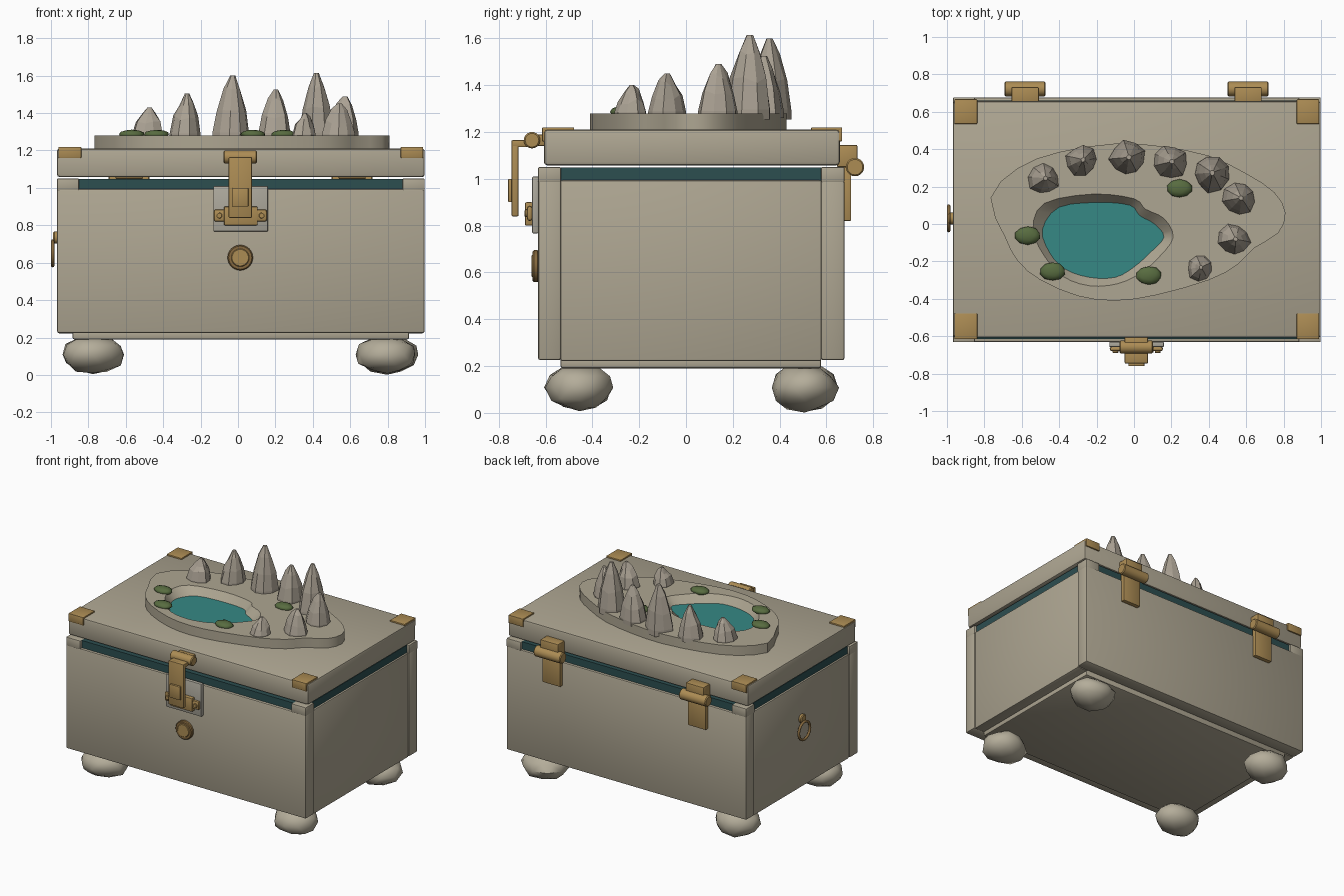
import bpy, bmesh, math, random
from mathutils import Vector, Matrix

if "Cube" in bpy.data.objects:
    bpy.data.objects.remove(bpy.data.objects["Cube"])

random.seed(4)


def material(name, r, g, b):
    m = bpy.data.materials.new(name)
    lin = [((c / 255 + 0.055) / 1.055) ** 2.4 for c in (r, g, b)]
    m.diffuse_color = (*lin, 1)
    m.use_nodes = True
    m.node_tree.nodes["Principled BSDF"].inputs["Base Color"].default_value = m.diffuse_color
    return m


STONE = material("warm stone", 174, 166, 146)
ROCK = material("grey rock", 170, 161, 147)
PEBBLE = material("pale foot stone", 180, 173, 154)
BRASS = material("brass", 172, 140, 84)
DARK_BRASS = material("dark brass", 134, 105, 62)
SEAL = material("dark teal seal", 44, 78, 80)
WATER = material("teal water", 54, 136, 133)
LEAF = material("moss green", 88, 108, 64)
PLATE = material("pale grey plate", 172, 168, 156)


def finish(bm, name, mat, angle=None):
    bmesh.ops.recalc_face_normals(bm, faces=bm.faces)
    me = bpy.data.meshes.new(name)
    bm.to_mesh(me)
    bm.free()
    me.materials.append(mat)
    ob = bpy.data.objects.new(name, me)
    bpy.context.collection.objects.link(ob)
    if angle:
        bpy.context.view_layer.objects.active = ob
        ob.select_set(True)
        bpy.ops.object.shade_smooth_by_angle(angle=math.radians(angle))
        ob.select_set(False)
    return ob


def box(name, x, y, z, mat, bevel=0.0):
    bm = bmesh.new()
    bmesh.ops.create_cube(bm, size=1)
    for v in bm.verts:
        v.co = [a[0] + (c + 0.5) * (a[1] - a[0]) for a, c in zip((x, y, z), v.co)]
    if bevel:
        bmesh.ops.bevel(bm, geom=bm.edges[:], offset=bevel, segments=2,
                        profile=0.5, affect='EDGES')
    return finish(bm, name, mat, 35 if bevel else None)


def cylinder(name, center, r, length, axis, mat, bevel=0.006, sides=24):
    bm = bmesh.new()
    bmesh.ops.create_cone(bm, cap_ends=True, segments=sides, radius1=r, radius2=r, depth=length)
    rims = [e for e in bm.edges if abs(e.verts[0].co.z - e.verts[1].co.z) < 1e-5]
    bmesh.ops.bevel(bm, geom=rims, offset=bevel, segments=1, affect='EDGES')
    rot = Vector((0, 0, 1)).rotation_difference(Vector(axis)).to_matrix().to_4x4()
    bm.transform(Matrix.Translation(center) @ rot)
    return finish(bm, name, mat, 35)


def torus(name, center, major, minor, axis, mat, n=32, k=10):
    bm = bmesh.new()
    rings = []
    for i in range(n):
        a = 2 * math.pi * i / n
        rings.append([bm.verts.new(((major + minor * math.cos(b)) * math.cos(a),
                                    (major + minor * math.cos(b)) * math.sin(a),
                                    minor * math.sin(b)))
                      for b in (2 * math.pi * j / k for j in range(k))])
    for i in range(n):
        p, q = rings[i], rings[(i + 1) % n]
        for j in range(k):
            bm.faces.new((p[j], q[j], q[(j + 1) % k], p[(j + 1) % k]))
    rot = Vector((0, 0, 1)).rotation_difference(Vector(axis)).to_matrix().to_4x4()
    bm.transform(Matrix.Translation(center) @ rot)
    return finish(bm, name, mat, 60)


def blob(name, center, radii, mat, jitter, subdiv=2, angle=50):
    bm = bmesh.new()
    bmesh.ops.create_icosphere(bm, subdivisions=subdiv, radius=1)
    for v in bm.verts:
        s = 1 + random.uniform(-jitter, jitter * 0.4)
        v.co = [c + d * r * s for c, d, r in zip(center, v.co, radii)]
    return finish(bm, name, mat, angle)


def smooth_loop(pts, sub=3):
    # closed Catmull-Rom loop through the given points
    out, n = [], len(pts)
    for i in range(n):
        a, b, c, d = (Vector(pts[(i + k) % n]) for k in (-1, 0, 1, 2))
        for s in range(sub):
            t = s / sub
            out.append(0.5 * (2 * b + (c - a) * t + (2 * a - 5 * b + 4 * c - d) * t * t
                              + (3 * b - a - 3 * c + d) * t ** 3))
    return out


# chest body: front, back and side panels around a core, with a bottom plate
X0, X1 = -0.968, 0.998
box("front_panel", (X0, X1), (-0.632, -0.534), (0.225, 0.994), STONE, 0.01)
box("back_panel", (X0, X1), (0.577, 0.677), (0.225, 0.994), STONE, 0.01)
box("left_panel", (X0 + 0.005, X0 + 0.1), (-0.536, 0.579), (0.222, 0.994), STONE, 0.008)
box("right_panel", (X1 - 0.1, X1 - 0.005), (-0.536, 0.579), (0.222, 0.994), STONE, 0.008)
box("body_core", (-0.88, 0.91), (-0.54, 0.585), (0.23, 0.985), STONE)
box("bottom_plate", (-0.885, 0.915), (-0.536, 0.577), (0.19, 0.24), STONE, 0.01)

# dark seal, corner blocks and lid
box("seal", (-0.95, 0.98), (-0.614, 0.66), (0.98, 1.048), SEAL)
for x in ((X0, -0.85), (0.88, X1)):
    for y in ((-0.632, -0.534), (0.577, 0.677)):
        box("corner_block", x, y, (0.985, 1.05), STONE, 0.006)
box("lid", (X0, X1), (-0.607, 0.657), (1.058, 1.21), STONE, 0.014)

# brass caps on the lid corners, each with a lip over the front or back
for x in ((-0.96, -0.838), (0.87, 0.99)):
    for y, lip in (((-0.613, -0.478), (-0.615, -0.60)), ((0.535, 0.665), (0.65, 0.667))):
        box("corner_cap", x, y, (1.205, 1.22), BRASS, 0.004)
        box("corner_cap_lip", x, lip, (1.16, 1.22), BRASS, 0.004)

# lumpy stone feet
for x in (-0.775, 0.797):
    for y in (-0.455, 0.507):
        blob("foot", (x, y, 0.108), (0.17, 0.148, 0.105), PEBBLE, 0.1)

# rocky island with a sunken pool
outline = smooth_loop([(-0.767, 0.14), (-0.62, 0.30), (-0.4, 0.385), (-0.1, 0.43), (0.15, 0.415),
                       (0.4, 0.365), (0.6, 0.27), (0.75, 0.17), (0.81, 0.06), (0.77, -0.05),
                       (0.64, -0.13), (0.55, -0.22), (0.4, -0.3), (0.12, -0.38), (-0.1, -0.41),
                       (-0.3, -0.385), (-0.5, -0.30), (-0.62, -0.2), (-0.69, -0.07)], 2)
rim = smooth_loop([(-0.54, -0.03), (-0.48, 0.11), (-0.22, 0.16), (0.0, 0.135), (0.06, 0.08),
                   (0.16, 0.03), (0.21, -0.07), (0.14, -0.17), (0.04, -0.26), (-0.09, -0.32),
                   (-0.24, -0.33), (-0.38, -0.28), (-0.48, -0.17)])
shore = smooth_loop([(-0.49, -0.03), (-0.40, 0.09), (-0.19, 0.115), (-0.02, 0.10), (0.03, 0.045),
                     (0.11, 0.0), (0.16, -0.07), (0.09, -0.15), (0.0, -0.23), (-0.10, -0.285),
                     (-0.24, -0.285), (-0.37, -0.24), (-0.45, -0.155)])
TOP, WATER_Z = 1.28, 1.228
bm = bmesh.new()


def ring(pts, z):
    return [bm.verts.new((p.x, p.y, z)) for p in pts]


def bridge(a, b):
    for i in range(len(a)):
        j = (i + 1) % len(a)
        bm.faces.new((a[i], a[j], b[j], b[i]))


outer_top, rim_top = ring(outline, TOP), ring(rim, TOP)
bridge(ring(outline, 1.205), outer_top)
bridge(rim_top, ring(shore, WATER_Z - 0.004))
loops = set(outer_top) | set(rim_top)
flat = [e for e in bm.edges if all(v in loops for v in e.verts)]
bmesh.ops.triangle_fill(bm, edges=flat, use_beauty=True, normal=(0, 0, 1))
finish(bm, "island", STONE, 30)

bm = bmesh.new()
bm.faces.new(ring([p * 1.0 for p in shore], WATER_Z))
finish(bm, "pool_water", WATER)

# faceted rock spires: x, y, base radius, tip height
for x, y, r, tip in ((-0.48, 0.24, 0.088, 1.43), (-0.28, 0.34, 0.088, 1.505),
                     (-0.035, 0.352, 0.1, 1.6), (0.195, 0.33, 0.093, 1.525),
                     (0.41, 0.27, 0.102, 1.615), (0.565, 0.135, 0.092, 1.49),
                     (0.535, -0.085, 0.088, 1.45), (0.35, -0.235, 0.07, 1.40)):
    bm = bmesh.new()
    turn = random.random() * 6
    wobble = [random.uniform(0.82, 1.06) for _ in range(9)]
    levels = []
    for t, s in ((-0.08, 1.0), (0.05, 0.99), (0.42, 0.8), (0.76, 0.47), (1.0, 0.14)):
        cx, cy = x + 0.008 * t, y + 0.004 * t
        levels.append([bm.verts.new((cx + r * s * w * math.cos(turn + k * math.tau / 9),
                                     cy + r * s * w * math.sin(turn + k * math.tau / 9),
                                     TOP + (tip - TOP) * t
                                     + (random.uniform(-0.015, 0.015) if 0.1 < t < 0.9 else 0)))
                       for k, w in enumerate(wobble)])
    for a, b in zip(levels, levels[1:]):
        bridge(a, b)
    bm.faces.new(levels[0])
    bm.faces.new(levels[-1])
    finish(bm, "rock_spire", ROCK)

# low moss clumps around the pool
for x, y in ((-0.568, -0.062), (-0.435, -0.253), (0.078, -0.275), (0.243, 0.19)):
    blob("moss_clump", (x, y, 1.286), (0.07, 0.05, 0.025), LEAF, 0.06)

# front latch
box("latch_plate", (-0.132, 0.16), (-0.658, -0.63), (0.767, 1.01), PLATE, 0.006)
box("latch_lug", (-0.075, 0.105), (-0.688, -0.655), (0.80, 0.90), BRASS, 0.006)
box("latch_bar", (-0.13, 0.155), (-0.68, -0.655), (0.82, 0.885), BRASS, 0.012)
for x in (-0.1, 0.127):
    cylinder("latch_rivet", (x, -0.682, 0.852), 0.016, 0.014, (0, 1, 0), BRASS, 0.003, 12)
box("latch_mount", (-0.05, 0.075), (-0.665, -0.60), (1.14, 1.19), BRASS, 0.006)
cylinder("latch_roller", (0.012, -0.658, 1.165), 0.035, 0.178, (1, 0, 0), BRASS)
box("latch_arm", (-0.05, 0.075), (-0.745, -0.66), (1.135, 1.165), BRASS, 0.006)
box("latch_strap", (-0.05, 0.075), (-0.746, -0.715), (0.84, 1.165), BRASS, 0.006)
box("latch_grip", (-0.03, 0.056), (-0.76, -0.735), (0.90, 1.0), BRASS, 0.005)

# round lock button
cylinder("lock_ring", (0.012, -0.642, 0.627), 0.068, 0.028, (0, 1, 0), DARK_BRASS)
cylinder("lock_button", (0.012, -0.646, 0.627), 0.05, 0.028, (0, 1, 0), BRASS)

# pull ring on the left side
cylinder("ring_mount", (-0.975, 0.03, 0.735), 0.032, 0.026, (1, 0, 0), BRASS)
torus("pull_ring", (-0.991, 0.03, 0.65), 0.065, 0.0095, (1, 0, 0), DARK_BRASS)

# back hinges
for x in (-0.582, 0.61):
    box("hinge_upper_block", (x - 0.073, x + 0.073), (0.645, 0.732), (1.05, 1.145), BRASS, 0.006)
    cylinder("hinge_barrel", (x, 0.722, 1.05), 0.039, 0.22, (1, 0, 0), BRASS)
    box("hinge_lower_leaf", (x - 0.073, x + 0.073), (0.67, 0.706), (0.82, 1.05), BRASS, 0.005)
